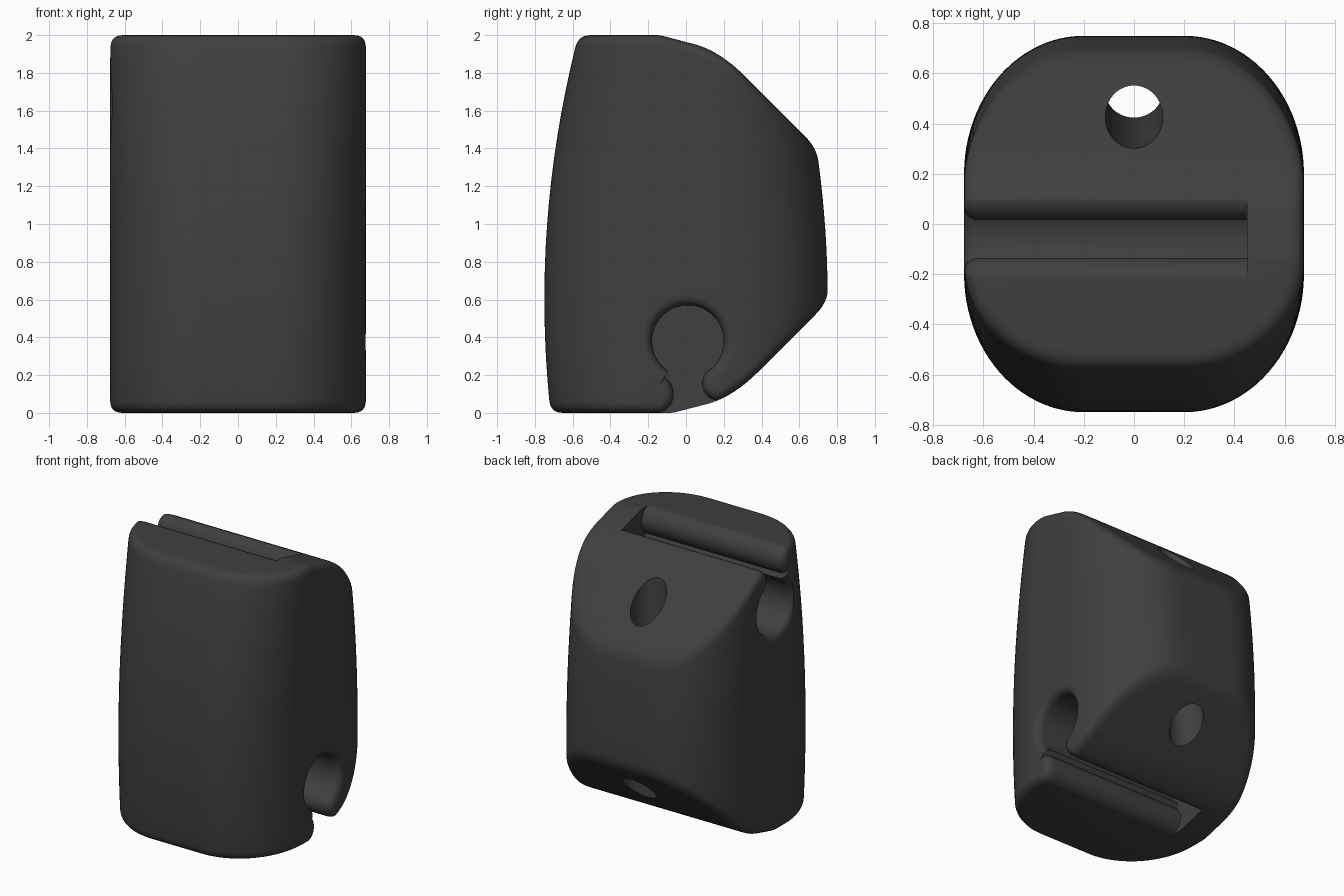
import bpy, bmesh, math
from math import sin, cos, pi, radians
from mathutils import Vector, Matrix

if "Cube" in bpy.data.objects:
    bpy.data.objects.remove(bpy.data.objects["Cube"])

R = 0.065          # edge rounding
HX = 0.677         # half width


def half_depth(z):
    return 0.75 - 0.092 * (z - 0.6) ** 2


def drop(s):
    # flat, gentle slope, then a 45 degree slant with a soft bend
    a, b, k = max(0.0, 0.26 * (s + 0.07)), s - 0.165, 0.1
    h = max(0.0, k - abs(a - b))
    return max(a, b) + h * h / (4 * k)


def bottom(y):
    return drop(y)


def top(y):
    return 2 - drop(y + 0.07)


def make_object(name, bm):
    bmesh.ops.recalc_face_normals(bm, faces=bm.faces[:])
    me = bpy.data.meshes.new(name)
    bm.to_mesh(me)
    bm.free()
    ob = bpy.data.objects.new(name, me)
    bpy.context.collection.objects.link(ob)
    return ob


def plan():
    # right half of the rounded plan, front to back: x, y, normal
    c, n, m = 0.2, 24, 14
    pts = []
    for i in range(n + 1):
        a = -pi / 2 + i * pi / 2 / n
        pts.append((c + (HX - c) * cos(a), -c + (0.75 - c) * sin(a), cos(a), sin(a)))
    for i in range(1, m):
        pts.append((HX, -c + 2 * c * i / m, 1, 0))
    return pts + [(x, -y, nx, -ny) for x, y, nx, ny in reversed(pts[:n + 1])]


def column(x, y, nx, ny, side):
    # one vertical line of the wall with rounded ends running onto both caps
    def wall(z):
        return Vector((side * x, y / 0.75 * half_depth(z), z))

    def end(surface, z, inward):
        for _ in range(12):
            z = surface(wall(z).y)
        p1 = wall(z)
        p0 = wall(z + inward * R)
        p2 = p1 - R * Vector((side * nx, ny, 0))
        p2.z = surface(p2.y)
        return [p0 * (1 - t) ** 2 + p1 * 2 * t * (1 - t) + p2 * t * t
                for t in [i / 6 for i in range(7)]]

    low = end(bottom, 0.3, 1)[::-1]
    high = end(top, 1.7, -1)
    z0, z1 = low[-1].z, high[0].z
    return low + [wall(z0 + (z1 - z0) * i / 16) for i in range(1, 16)] + high


# body: barrel-shaped block with slanted back ends
bm = bmesh.new()
half = plan()
right = [[bm.verts.new(p) for p in column(*q, 1)] for q in half]
left = [[bm.verts.new(p) for p in column(*q, -1)] for q in half]
loop = right + left[::-1]
for a, b in zip(loop, loop[1:] + loop[:1]):
    for i in range(len(a) - 1):
        bm.faces.new((a[i], b[i], b[i + 1], a[i + 1]))
for i in range(len(half) - 1):
    for k in (0, -1):
        bm.faces.new((right[i][k], right[i + 1][k], left[i + 1][k], left[i][k]))
body = make_object("body", bm)


def arc(cy, cz, r, a0, a1, n):
    return [(cy + r * cos(radians(a0 + (a1 - a0) * i / n)),
             cz + r * sin(radians(a0 + (a1 - a0) * i / n))) for i in range(n + 1)]


def keyhole(o):
    # round channel, narrow neck and two rounded lips, grown by o
    left_lip = arc(-0.17, 0.10, 0.105 - o, -90, 57, 14)
    bore = arc(0.01, 0.38, 0.19 + o, 237, -54, 32)
    right_lip = arc(0.175, 0.155, 0.09 - o, 126, 284.5, 14)
    return ([(left_lip[0][0], -0.2)] + left_lip + bore + right_lip
            + [(right_lip[-1][0], -0.2)])


def channel_cutter(name):
    # blind channel that flares with a rounded rim at the side wall
    stations = [(-0.45, 0)] + [(HX + 0.001 - R * (1 - t) ** 2, R * t * t)
                               for t in [i / 6 for i in range(7)]] + [(0.85, R)]
    bm = bmesh.new()
    rings = [[bm.verts.new((x, y, z)) for y, z in keyhole(o)] for x, o in stations]
    n = len(rings[0])
    for a, b in zip(rings, rings[1:]):
        for i in range(n):
            j = (i + 1) % n
            bm.faces.new((a[i], a[j], b[j], b[i]))
    bm.faces.new(rings[0])
    bm.faces.new(rings[-1])
    return make_object(name, bm)


lower = channel_cutter("lower_channel_cutter")
upper = channel_cutter("upper_channel_cutter")
upper.data.transform(Matrix.Translation((0, -0.07, 2)) @ Matrix.Rotation(pi, 4, 'Y'))

# slightly tilted through hole
bm = bmesh.new()
bmesh.ops.create_cone(bm, cap_ends=True, segments=40, radius1=0.115, radius2=0.115, depth=2.6)
hole = make_object("hole_cutter", bm)
hole.data.transform(Matrix.Translation((0, 0.48, 1)) @ Matrix.Rotation(math.atan(0.08), 4, 'X'))

# cut, then remove the cutters
bpy.context.view_layer.objects.active = body
body.select_set(True)
for cutter in (lower, upper, hole):
    cutter.hide_render = True
    mod = body.modifiers.new("cut", 'BOOLEAN')
    mod.operation = 'DIFFERENCE'
    mod.solver = 'EXACT'
    mod.object = cutter
    bpy.ops.object.modifier_apply(modifier=mod.name)
    bpy.data.objects.remove(cutter)

bpy.ops.object.shade_smooth_by_angle(angle=radians(30))

mat = bpy.data.materials.new("dark_plastic")
mat.diffuse_color = (0.05, 0.05, 0.05, 1)
mat.use_nodes = True
mat.node_tree.nodes["Principled BSDF"].inputs["Base Color"].default_value = mat.diffuse_color
body.data.materials.clear()
body.data.materials.append(mat)
